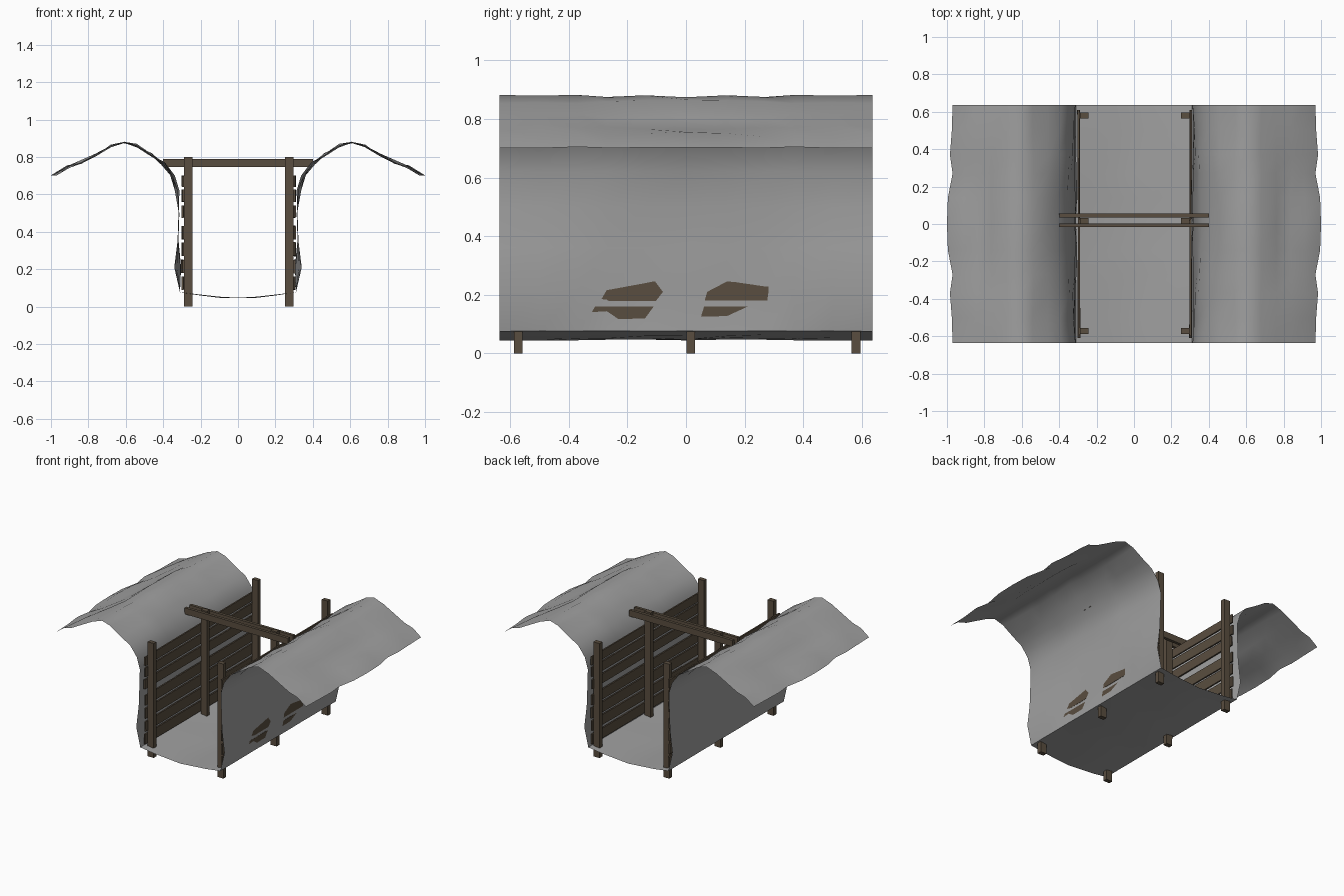
import bpy, bmesh, math, random
from mathutils import Matrix

if "Cube" in bpy.data.objects:
    bpy.data.objects.remove(bpy.data.objects["Cube"])

random.seed(4)


def material(name, rgb):
    m = bpy.data.materials.new(name)
    m.diffuse_color = (*rgb, 1)
    m.use_nodes = True
    m.node_tree.nodes["Principled BSDF"].inputs["Base Color"].default_value = m.diffuse_color
    return m


EARTH = material("grey earth", (0.35, 0.35, 0.35))
WOOD = material("dark wood", (0.10, 0.075, 0.05))


def finish(bm, name, mat):
    me = bpy.data.meshes.new(name)
    bm.to_mesh(me)
    bm.free()
    me.materials.append(mat)
    ob = bpy.data.objects.new(name, me)
    bpy.context.collection.objects.link(ob)
    return ob


def board(name, centre, size, yaw=0.0, tilt=0.0):
    bm = bmesh.new()
    bmesh.ops.create_cube(bm, size=1)
    bmesh.ops.scale(bm, vec=size, verts=bm.verts)
    # slightly rough sawn corners
    for v in bm.verts:
        v.co += 0.03 * min(size) * random.uniform(-1, 1) * v.co.normalized()
    bm.transform(Matrix.Translation(centre) @ Matrix.Rotation(yaw, 4, 'Z')
                 @ Matrix.Rotation(tilt, 4, 'X'))
    return finish(bm, name, WOOD)


# trench ground: half profile (x, z, jitter in x, jitter in z), from floor centre to outer edge
PROFILE = [(0, 0.047, 0, .003), (0.1, 0.05, 0, .004), (0.2, 0.06, 0, .004), (0.31, 0.076, 0, .001),
           (0.326, 0.21, .008, 0), (0.318, 0.36, .005, 0), (0.317, 0.5, .004, 0),
           (0.325, 0.62, .006, 0), (0.342, 0.70, .008, .006), (0.39, 0.765, .006, .010),
           (0.46, 0.81, .004, .010), (0.54, 0.862, .004, .012), (0.61, 0.878, .004, .005),
           (0.68, 0.862, .004, .010), (0.76, 0.815, .004, .013), (0.84, 0.772, .004, .012),
           (0.91, 0.748, .004, .010), (0.985, 0.703, 0, .003)]
# rows along the trench, mirrored front to back: (y, outer edge x)
ROWS = [(0, 1.0), (0.14, 0.995), (0.27, 0.97), (0.37, 0.984), (0.50, 0.974), (0.637, 0.97)]


def section(y, outer):
    mid = max(0, math.cos(y / 0.637 * math.pi / 2))
    pts = []
    for i, (x, z, jx, jz) in enumerate(PROFILE):
        x += jx * random.uniform(-1, 1)
        z += jz * random.uniform(-1, 1)
        if 6 < i < 10:
            x += 0.022 * mid - 0.006          # upper wall bulges away in the middle
        if i == 4:
            x += 0.012 - 0.030 * mid          # lower wall leans onto the planks
        if i == len(PROFILE) - 1:
            x = outer
        pts.append((x, z))
    return pts


halves = [section(*r) for r in ROWS]
rows = [(-ROWS[k][0], halves[k]) for k in range(5, 0, -1)] + [(ROWS[k][0], halves[k]) for k in range(6)]
bm = bmesh.new()
grid = []
for y, pts in rows:
    left = [bm.verts.new((-x, y, z)) for x, z in reversed(pts[1:])]
    grid.append(left + [bm.verts.new((x, y, z)) for x, z in pts])
for a, b in zip(grid, grid[1:]):
    for i in range(len(a) - 1):
        bm.faces.new((a[i], a[i + 1], b[i + 1], b[i]))
ground = finish(bm, "trench_ground", EARTH)
bpy.context.view_layer.objects.active = ground
ground.select_set(True)
bpy.ops.object.shade_smooth_by_angle(angle=math.radians(60))
ground.select_set(False)

for side, label in ((-1, "left"), (1, "right")):
    # upright posts
    for y, pos in ((-0.572, "front"), (0.016, "middle"), (0.58, "back")):
        board(f"{label}_{pos}_post", (0.27 * side + 0.005, y, 0.40), (0.046, 0.03, 0.80))
    # wall planks
    for k, (lo, hi) in enumerate(((.09, .16), (.18, .25), (.27, .343), (.36, .43),
                                  (.475, .54), (.56, .625), (.64, .70))):
        board(f"{label}_plank_{k + 1}", (0.299 * side + 0.004, 0, (lo + hi) / 2),
              (0.010, 1.22, hi - lo), random.uniform(-.006, .006), random.uniform(-.004, .004))

# paired cross beams clamping the middle posts
for y, label in ((-0.007, "front"), (0.046, "back")):
    board(f"{label}_cross_beam", (0, y, 0.768), (0.80, 0.02, 0.044))
